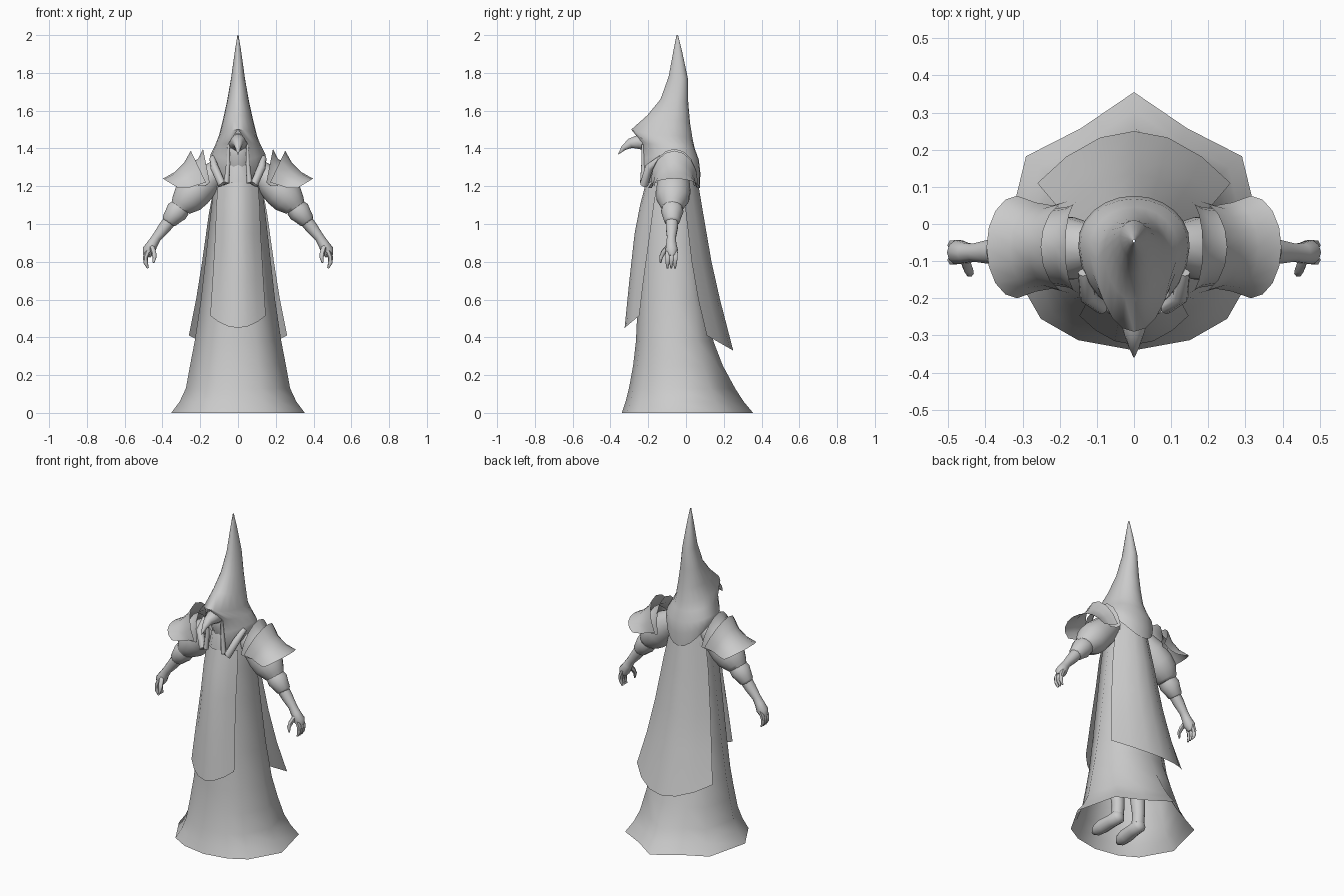
import bpy, bmesh, math
from mathutils import Vector

cloth = bpy.data.materials.new("plain grey")
cloth.diffuse_color = (0.6, 0.6, 0.6, 1)


def finish(name, bm, angle=60):
    bmesh.ops.remove_doubles(bm, verts=bm.verts, dist=1e-5)
    me = bpy.data.meshes.new(name)
    bm.to_mesh(me)
    bm.free()
    me.materials.append(cloth)
    for p in me.polygons:
        p.use_smooth = True
    me.set_sharp_from_angle(angle=math.radians(angle))
    ob = bpy.data.objects.new(name, me)
    bpy.context.collection.objects.link(ob)
    return ob


def sheet(name, rows, ref, wrap=False):
    """Skin rows of points; faces are turned away from ref."""
    bm = bmesh.new()
    vs = [[bm.verts.new(p) for p in r] for r in rows]
    n = len(rows[0])
    for a, b in zip(vs, vs[1:]):
        for i in range(n if wrap else n - 1):
            j = (i + 1) % n
            bm.faces.new((a[i], a[j], b[j], b[i]))
    bm.normal_update()
    ref = Vector(ref)
    if sum(f.normal.dot(f.calc_center_median() - ref) for f in bm.faces) < 0:
        bmesh.ops.reverse_faces(bm, faces=bm.faces[:])
    return finish(name, bm)


def tube(name, pts, n=10):
    """Closed round tube through (x, y, z, radius) points."""
    bm = bmesh.new()
    ps = [Vector(p[:3]) for p in pts]
    rings = []
    side = None
    for i, p in enumerate(ps):
        t = (ps[min(i + 1, len(ps) - 1)] - ps[max(i - 1, 0)]).normalized()
        if side is None:
            side = t.cross(Vector((0, 1, 0)))
            if side.length < 0.2:
                side = Vector((1, 0, 0))
        side = (side - t * side.dot(t)).normalized()
        up = t.cross(side)
        r = pts[i][3]
        rings.append([bm.verts.new(p + r * (side * math.cos(k * math.tau / n) + up * math.sin(k * math.tau / n)))
                      for k in range(n)])
    for a, b in zip(rings, rings[1:]):
        for k in range(n):
            bm.faces.new((a[k], a[(k + 1) % n], b[(k + 1) % n], b[k]))
    bm.faces.new(rings[0])
    bm.faces.new(rings[-1])
    bmesh.ops.recalc_face_normals(bm, faces=bm.faces[:])
    return finish(name, bm)


# Robe: (height, half width, front y, back y), open at the hem
CY = -0.05
half = [90, 62, 35, -5, -45, -65, -90]
angles = half + [180 - a for a in half[-2:0:-1]]
robe_rows = []
for z, w, yf, yb in [(0, .355, -.34, .355), (.06, .31, -.32, .305), (.13, .277, -.302, .26),
                     (.25, .255, -.28, .195), (.38, .23, -.265, .145), (.6, .197, -.255, .11),
                     (.9, .163, -.235, .08), (1.1, .14, -.222, .065), (1.2, .128, -.208, .055),
                     (1.3, .1, -.2, .04), (1.38, .05, -.17, 0)]:
    row = []
    for a in angles:
        c, s = math.cos(math.radians(a)), math.sin(math.radians(a))
        # the hem is more pointed at the back
        k = (0.86 if abs(a - 90) == 28 else 1) if z < 0.2 else 1
        row.append((w * c * k, CY + s * k * (yb - CY if s > 0 else CY - yf), z))
    robe_rows.append(row)
sheet("robe", robe_rows, (0, CY, 0.6), wrap=True)


# Hanging cloth: (height, half width, centre y, edge y), hem dips in the middle
def hanging(name, rows, drop):
    out = []
    for i, (z, w, yc, ye) in enumerate(rows):
        d = drop if i == len(rows) - 1 else 0
        us = [-1, -.7, -.35, 0, .35, .7, 1]
        out.append([(w * u, yc + (ye - yc) * u * u, z - d * (1 - u * u)) for u in us])
    sheet(name, out, (0, CY, 0.7))


hanging("front_panel", [(1.22, .105, -.212, -.15), (1.1, .115, -.243, -.17), (.95, .12, -.272, -.19),
                        (.7, .135, -.3, -.225), (.515, .147, -.325, -.247)], .065)
hanging("back_cape", [(1.24, .12, .06, -.02), (1.05, .155, .092, 0), (.8, .19, .135, .03),
                      (.6, .222, .18, .065), (.41, .26, .25, .11)], .08)

# Pointed hood: (front z, side z, back z, half width, front y, back y, opening angle)
hood_rows = []
for zf, zs, zb, w, yf, yb, gap in [
        (2, 2, 2, .003, -.05, -.042, 0), (1.92, 1.92, 1.92, .016, -.066, -.022, 0),
        (1.78, 1.77, 1.77, .037, -.092, .01, 0), (1.66, 1.65, 1.64, .058, -.135, .012, 0),
        (1.575, 1.55, 1.53, .08, -.205, .022, 0), (1.5, 1.47, 1.45, .1, -.29, .035, 0),
        (1.43, 1.42, 1.4, .12, -.245, .046, 24), (1.34, 1.37, 1.34, .145, -.24, .068, 25),
        (1.26, 1.34, 1.27, .15, -.24, .076, 25), (1.19, 1.31, 1.19, .138, -.215, .074, 27)]:
    row = []
    cy = yb * .6 + yf * .4
    for i in range(21):
        a = math.radians(-90 + gap + (360 - 2 * gap) * i / 20)
        c, s = math.cos(a), math.sin(a)
        zz = zb if s > 0 else zf
        row.append((w * c, cy + s * (yb - cy if s > 0 else cy - yf), zs + (zz - zs) * s * s))
    hood_rows.append(row)
sheet("hood", hood_rows, (0, -.08, 1.4))

# Head and hooked beak in the hood opening
tube("head", [(0, -.1, 1.2, .05), (0, -.12, 1.3, .07), (0, -.14, 1.38, .08), (0, -.15, 1.44, .06), (0, -.15, 1.48, .02)])
tube("beak", [(0, -.18, 1.43, .05), (0, -.25, 1.435, .04), (0, -.295, 1.427, .027),
              (0, -.33, 1.403, .015), (0, -.358, 1.37, .002)])

for s, tag in ((1, "left"), (-1, "right")):
    def limb(name, pts, n=10):
        tube(tag + "_" + name, [(s * x, y, z, r) for x, y, z, r in pts], n)

    # Folded edge of the hood beside the neck
    limb("hood_fold", [(.135, -.13, 1.35, .016), (.125, -.195, 1.3, .022), (.085, -.222, 1.21, .022),
                       (.06, -.228, 1.22, .016), (.052, -.225, 1.32, .012), (.05, -.23, 1.42, .006)], 8)

    # Shoulder plates: (top x, top z, end x, end z, half depth)
    for name, rows in (("shoulder_plate", [(.25, 1.388, .17, 1.22, .125), (.285, 1.325, .22, 1.205, .112),
                                           (.335, 1.275, .265, 1.19, .12), (.397, 1.24, .315, 1.19, .138)]),
                       ("inner_shoulder_plate", [(.185, 1.398, .15, 1.22, .125), (.212, 1.345, .17, 1.205, .11),
                                                 (.26, 1.315, .21, 1.2, .104)])):
        grid = []
        for xt, zt, xe, ze, r in rows:
            row = []
            for i in range(9):
                f = math.radians(-90 + 180 * i / 8)
                c = math.cos(f)
                row.append((s * (xe + (xt - xe) * c), -.062 + r * math.sin(f), ze + (zt - ze) * c))
            grid.append(row)
        sheet(tag + "_" + name, grid, (s * .2, -.062, 1.12))

    # Puffed sleeve, cuff and forearm
    limb("sleeve", [(.11, -.06, 1.28, .06), (.17, -.065, 1.23, .085), (.225, -.067, 1.175, .092),
                    (.265, -.07, 1.135, .088), (.295, -.072, 1.1, .066), (.305, -.072, 1.085, .056)], 14)
    limb("cuff", [(.3, -.072, 1.09, .054), (.325, -.073, 1.065, .06), (.345, -.074, 1.04, .05),
                  (.365, -.074, 1.015, .042), (.372, -.075, 1.005, .03)], 12)
    limb("forearm", [(.34, -.074, 1.045, .036), (.39, -.075, .98, .033), (.43, -.077, .93, .025),
                     (.452, -.078, .895, .028), (.473, -.076, .86, .034), (.484, -.074, .83, .02)])

    # Curled fingers and thumb
    for i, y in enumerate((-.095, -.075, -.055)):
        limb("finger_%d" % (i + 1), [(.472, y, .865, .014), (.489, y - .002, .825, .014),
                                     (.489, y - .003, .795, .012), (.477, y - .003, .766, .005)], 6)
    limb("thumb", [(.458, -.09, .885, .014), (.447, -.12, .85, .014),
                   (.442, -.132, .825, .011), (.447, -.135, .795, .005)], 6)

    # Leg and shoe under the robe
    limb("leg", [(.075, -.06, .45, .055), (.075, -.06, .25, .045), (.075, -.05, .12, .036), (.075, -.055, .06, .036)])
    limb("shoe", [(.075, -.02, .05, .02), (.076, -.04, .05, .04), (.08, -.1, .045, .038),
                  (.085, -.17, .042, .042), (.088, -.22, .036, .034), (.09, -.25, .03, .012)])
